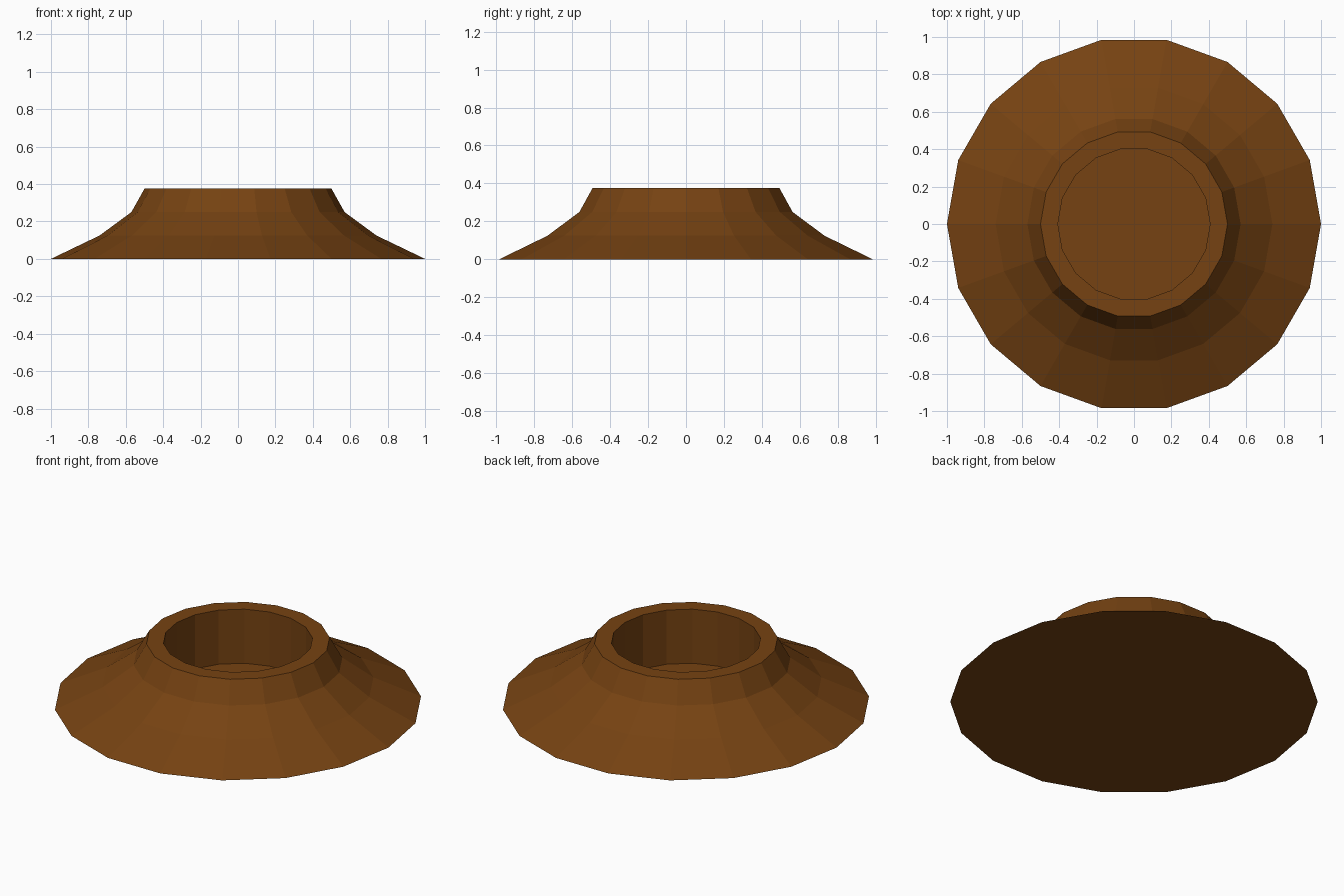
import bpy, bmesh, math

if "Cube" in bpy.data.objects:
    bpy.data.objects.remove(bpy.data.objects["Cube"])

SIDES = 18

# Profile (radius, height): flared outside, rim, then hollow inside down to the floor
PROFILE = [(1.0, 0.0), (0.74, 0.125), (0.57, 0.25), (0.5, 0.375),
           (0.407, 0.375), (0.407, 0.05)]

bm = bmesh.new()
rings = []
for r, z in PROFILE:
    rings.append([bm.verts.new((r * math.cos(2 * math.pi * i / SIDES),
                                r * math.sin(2 * math.pi * i / SIDES), z))
                  for i in range(SIDES)])

# Walls between neighbouring rings
for low, high in zip(rings, rings[1:]):
    for i in range(SIDES):
        j = (i + 1) % SIDES
        bm.faces.new((low[i], low[j], high[j], high[i]))

# Underside and inner floor
bm.faces.new(list(reversed(rings[0])))
bm.faces.new(rings[-1])
bmesh.ops.recalc_face_normals(bm, faces=bm.faces[:])

mesh = bpy.data.meshes.new("flared_bowl")
bm.to_mesh(mesh)
bm.free()

# Brown material
brown = bpy.data.materials.new("brown")
brown.diffuse_color = (0.18, 0.055, 0.006, 1.0)
brown.use_nodes = True
brown.node_tree.nodes["Principled BSDF"].inputs["Base Color"].default_value = brown.diffuse_color
mesh.materials.append(brown)

bowl = bpy.data.objects.new("flared_bowl", mesh)
bpy.context.collection.objects.link(bowl)
